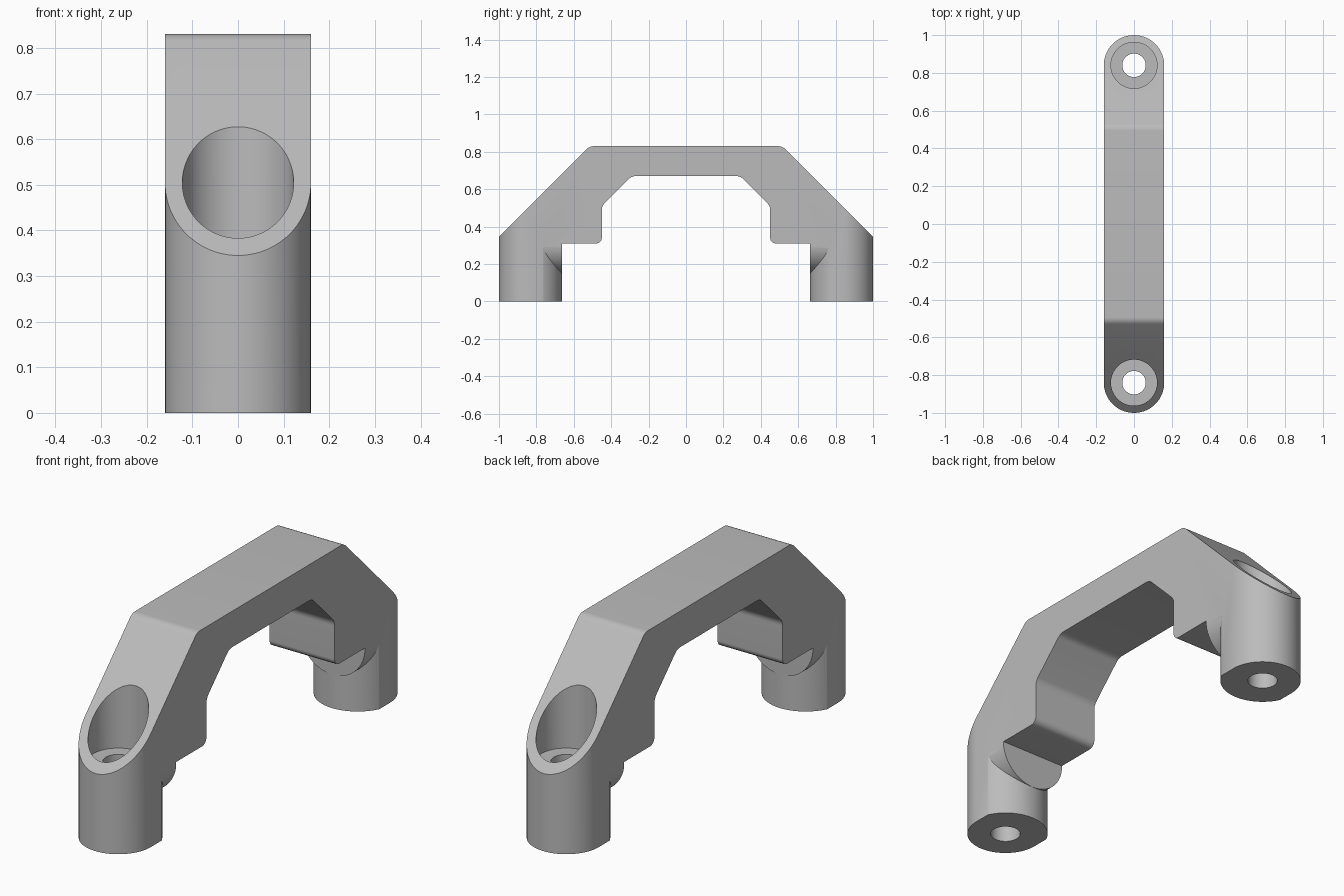
import bpy, bmesh
from math import sin, cos, pi, radians
from mathutils import Matrix, Vector

cube = bpy.data.objects.get("Cube")
if cube:
    bpy.data.objects.remove(cube, do_unlink=True)

HALF = 0.16        # half width of the bar, and radius of its ends
POST_Y = 0.84      # distance of each post axis from the middle
SHELF = 0.31       # height of the underside beside the posts

grey = bpy.data.materials.new("plain grey")
grey.use_nodes = True
colour = (0.5, 0.5, 0.5, 1)
grey.diffuse_color = colour
grey.node_tree.nodes["Principled BSDF"].inputs["Base Color"].default_value = colour


def new_object(name, bm):
    bmesh.ops.recalc_face_normals(bm, faces=bm.faces)
    mesh = bpy.data.meshes.new(name)
    bm.to_mesh(mesh)
    bm.free()
    mesh.materials.append(grey)
    obj = bpy.data.objects.new(name, mesh)
    bpy.context.collection.objects.link(obj)
    return obj


def prism(name, points, direction):
    """Extrude a flat outline along a direction."""
    bm = bmesh.new()
    face = bm.faces.new([bm.verts.new(p) for p in points])
    out = bmesh.ops.extrude_face_region(bm, geom=[face])
    moved = [v for v in out["geom"] if isinstance(v, bmesh.types.BMVert)]
    bmesh.ops.translate(bm, verts=moved, vec=direction)
    return new_object(name, bm)


def cylinder(name, radius, start, end):
    start, end = Vector(start), Vector(end)
    axis = end - start
    turn = axis.to_track_quat("Z", "Y").to_matrix().to_4x4()
    bm = bmesh.new()
    bmesh.ops.create_cone(bm, cap_ends=True, segments=96, radius1=radius, radius2=radius,
                          depth=axis.length,
                          matrix=Matrix.Translation((start + end) / 2) @ turn)
    return new_object(name, bm)


def rounded(points, steps=6):
    """Round the corners of (y, z, radius) points with tangent arcs."""
    result = []
    for i, (y, z, r) in enumerate(points):
        p = Vector((y, z))
        if not r:
            result.append(p)
            continue
        a = (Vector(points[i - 1][:2]) - p).normalized()
        b = (Vector(points[(i + 1) % len(points)][:2]) - p).normalized()
        half = a.angle(b) / 2
        centre = p + (a + b).normalized() * (r / sin(half))
        cut = r * cos(half) / sin(half)
        s, e = p + a * cut - centre, p + b * cut - centre
        for k in range(steps + 1):
            result.append(centre + s.lerp(e, k / steps).normalized() * r)
    return result


def combine(target, tool, operation):
    mod = target.modifiers.new(operation, "BOOLEAN")
    mod.operation = operation
    mod.solver = "EXACT"
    mod.object = tool
    bpy.context.view_layer.objects.active = target
    bpy.ops.object.modifier_apply(modifier=mod.name)
    bpy.data.objects.remove(tool, do_unlink=True)


# Arched bar: mirrored side profile
right_half = [(0.29, 0.67, 0.05), (0.45, 0.51, 0.05), (0.45, SHELF, 0.03),
              (1.03, SHELF, 0), (0.515, 0.83, 0.05)]
right_half[3:4] = [(1.03, SHELF, 0), (1.03, 0.315, 0)]
left_half = [(-y, z, r) for y, z, r in reversed(right_half)]
profile = rounded(right_half + left_half)
handle = prism("handle", [(-0.25, p.x, p.y) for p in profile], (0.5, 0, 0))

# Posts and the half-round webs below the shelves
for side in (-1, 1):
    y = side * POST_Y
    combine(handle, cylinder("post", 0.177, (0, y, 0), (0, y, 0.325)), "UNION")
    combine(handle, cylinder("web", HALF + 0.001, (0, y, SHELF), (0, side * 0.662, SHELF)), "UNION")

# Trim to a bar with rounded ends
outline = []
for side, start in ((1, 0), (-1, pi)):
    for k in range(49):
        a = start + pi * k / 48
        outline.append((HALF * cos(a), side * POST_Y + HALF * sin(a), -0.1))
combine(handle, prism("trim", outline, (0, 0, 1.2)), "INTERSECT")

# Counterbored screw holes
for y in (-POST_Y, POST_Y):
    combine(handle, cylinder("counterbore", 0.122, (0, y, 0.34), (0, y, 1.2)), "DIFFERENCE")
    combine(handle, cylinder("screw_hole", 0.062, (0, y, -0.2), (0, y, 0.6)), "DIFFERENCE")

bpy.ops.object.select_all(action="DESELECT")
handle.select_set(True)
bpy.context.view_layer.objects.active = handle
bpy.ops.object.shade_smooth_by_angle(angle=radians(25))
